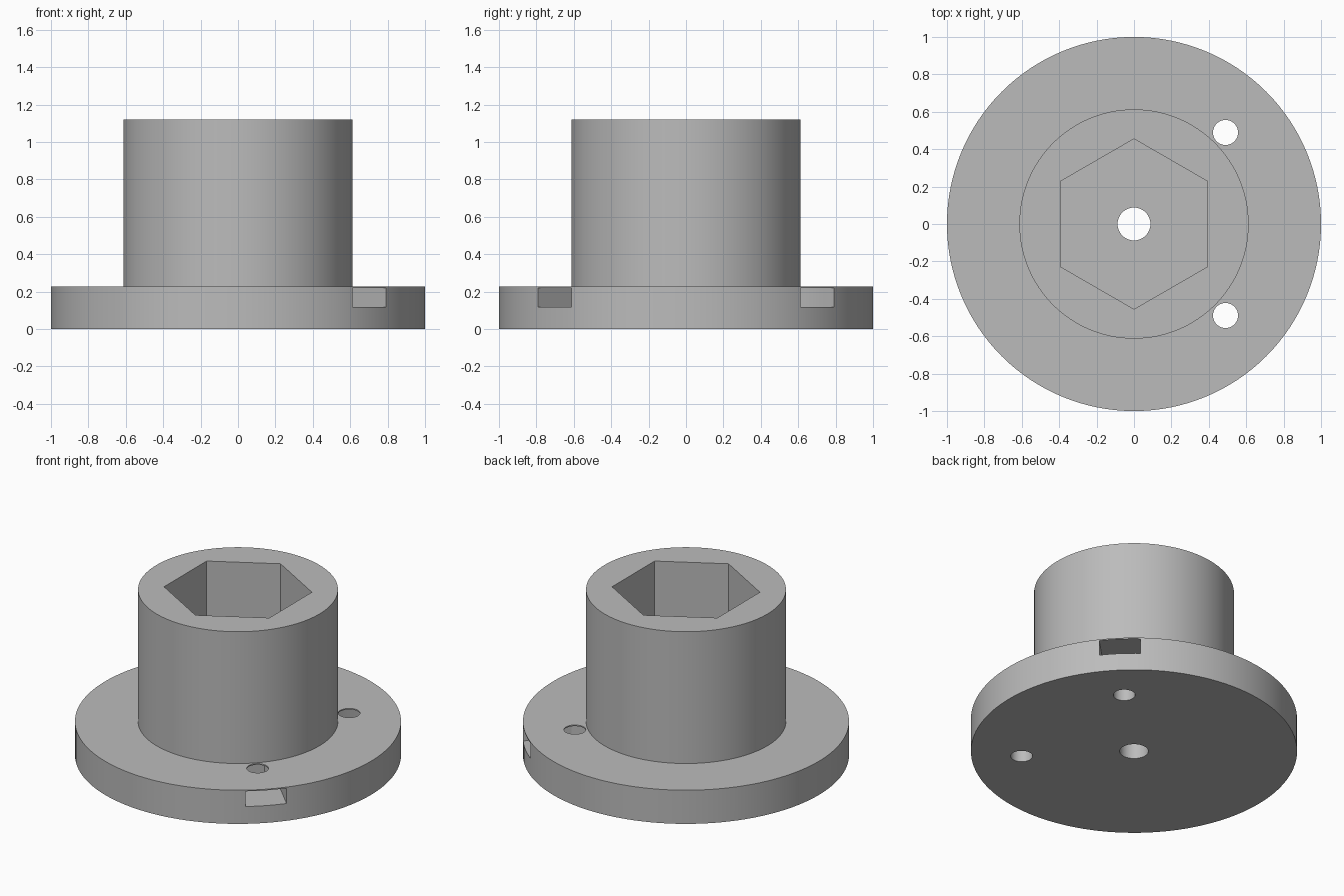
import bpy, bmesh
from math import pi, cos, sin, radians
from mathutils import Matrix

cube = bpy.data.objects.get("Cube")
if cube:
    bpy.data.objects.remove(cube, do_unlink=True)

FLANGE_R, FLANGE_TOP = 1.0, 0.228
HUB_R, HUB_TOP = 0.613, 1.12
BOLT_R = 0.692          # bolt circle radius
SLOT_W = 0.127          # half width of a nut slot
SIDES = 128

grey = bpy.data.materials.new("plain grey")
grey.use_nodes = True
colour = (0.5, 0.5, 0.5, 1)
grey.diffuse_color = colour
grey.node_tree.nodes["Principled BSDF"].inputs["Base Color"].default_value = colour


def circle(r, n, start=0.0):
    return [(r * cos(start + 2 * pi * i / n), r * sin(start + 2 * pi * i / n)) for i in range(n)]


def finish(name, bm):
    bmesh.ops.recalc_face_normals(bm, faces=bm.faces)
    mesh = bpy.data.meshes.new(name)
    bm.to_mesh(mesh)
    bm.free()
    mesh.materials.append(grey)
    obj = bpy.data.objects.new(name, mesh)
    bpy.context.collection.objects.link(obj)
    return obj


def prism(name, outline, z0, z1, matrix=Matrix()):
    """Extrude a flat outline from z0 to z1."""
    bm = bmesh.new()
    face = bm.faces.new([bm.verts.new((x, y, z0)) for x, y in outline])
    top = bmesh.ops.extrude_face_region(bm, geom=[face])["geom"]
    moved = [v for v in top if isinstance(v, bmesh.types.BMVert)]
    bmesh.ops.translate(bm, verts=moved, vec=(0, 0, z1 - z0))
    bm.transform(matrix)
    return finish(name, bm)


# Flange and hub turned as one stepped solid
bm = bmesh.new()
steps = [(FLANGE_R, 0), (FLANGE_R, FLANGE_TOP), (HUB_R, FLANGE_TOP), (HUB_R, HUB_TOP)]
rings = [[bm.verts.new((x, y, z)) for x, y in circle(r, SIDES)] for r, z in steps]
for low, high in zip(rings, rings[1:]):
    for i in range(SIDES):
        j = (i + 1) % SIDES
        bm.faces.new((low[i], low[j], high[j], high[i]))
bm.faces.new(rings[0])
bm.faces.new(rings[-1])
body = finish("flanged_hub", bm)

# Hexagonal socket and centre bore
cutters = [
    prism("socket_cutter", circle(0.455, 6, pi / 2), FLANGE_TOP, HUB_TOP + 0.2),
    prism("bore_cutter", circle(0.088, 48), -0.2, HUB_TOP),
]

# Four bolt holes, each with a nut slot open to the rim
inner = BOLT_R - SLOT_W * cos(pi / 6)
slot = [(1.2, -SLOT_W), (1.2, SLOT_W), (BOLT_R, SLOT_W),
        (inner, SLOT_W / 2), (inner, -SLOT_W / 2), (BOLT_R, -SLOT_W)]
for k in range(4):
    turn = Matrix.Rotation(pi / 4 + k * pi / 2, 4, 'Z')
    cutters.append(prism("slot_cutter", slot, 0.117, 0.22, turn))
    place = turn @ Matrix.Translation((BOLT_R, 0, 0))
    cutters.append(prism("bolt_hole_cutter", circle(0.067, 40), -0.2, 0.5, place))

# Cut the body, then drop the cutters
bpy.ops.object.select_all(action='DESELECT')
bpy.context.view_layer.objects.active = body
body.select_set(True)
for cutter in cutters:
    cutter.hide_render = True
    mod = body.modifiers.new(cutter.name, 'BOOLEAN')
    mod.operation = 'DIFFERENCE'
    mod.solver = 'EXACT'
    mod.object = cutter
    bpy.ops.object.modifier_apply(modifier=mod.name)
    bpy.data.objects.remove(cutter, do_unlink=True)

bpy.ops.object.shade_smooth_by_angle(angle=radians(30))
